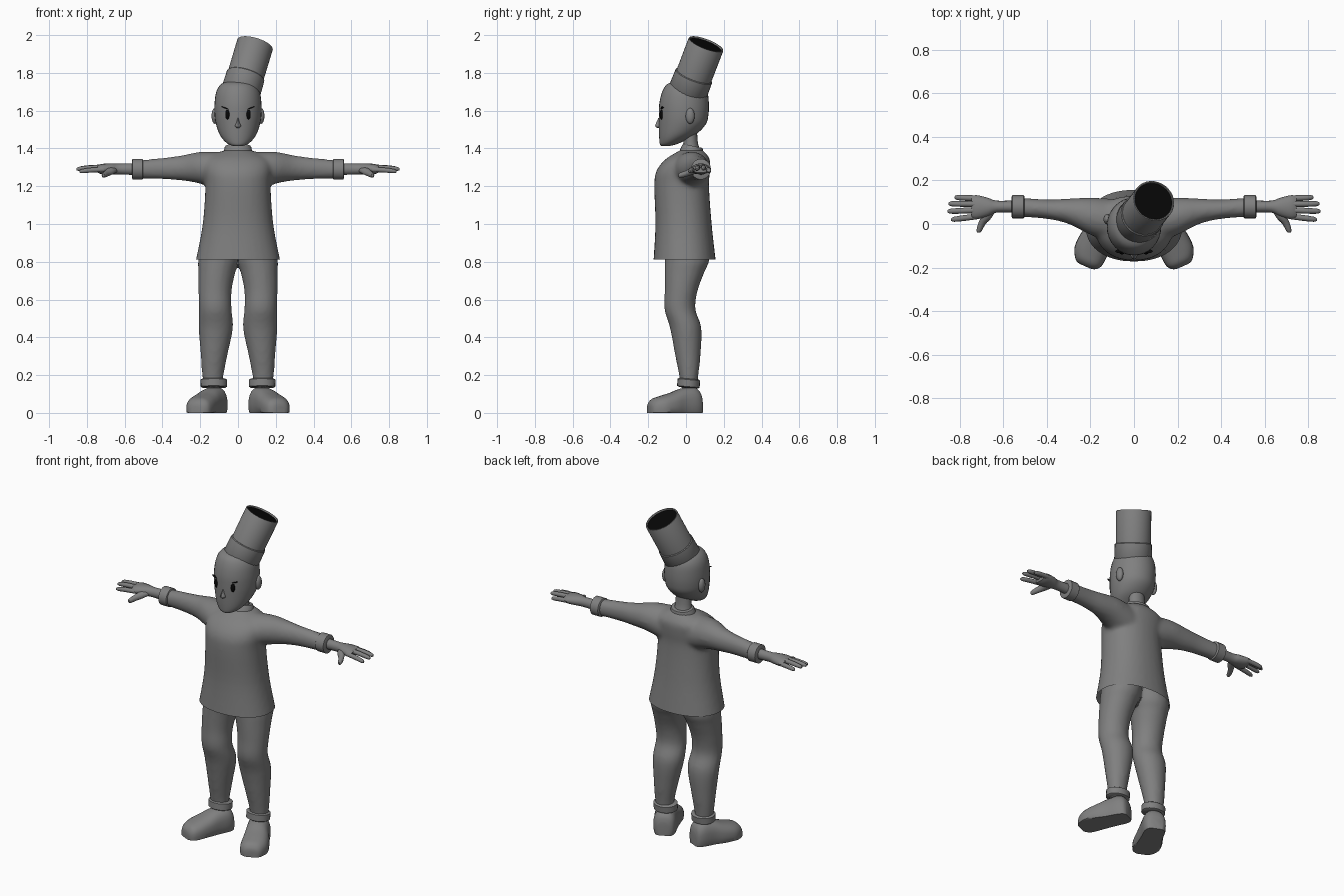
import bpy, bmesh, math
from mathutils import Vector, Matrix

if "Cube" in bpy.data.objects:
    bpy.data.objects.remove(bpy.data.objects["Cube"])

black = bpy.data.materials.new("black")
black.diffuse_color = (0.002, 0.002, 0.002, 1)
black.use_nodes = True
black.node_tree.nodes["Principled BSDF"].inputs["Base Color"].default_value = black.diffuse_color
grey = bpy.data.materials.new("dark_grey")
grey.diffuse_color = (0.215, 0.215, 0.215, 1)
grey.use_nodes = True
grey.node_tree.nodes["Principled BSDF"].inputs["Base Color"].default_value = grey.diffuse_color


def finish(ob, mirror=False, mat=grey, angle=40):
    if mirror:
        ob.modifiers.new("mirror", 'MIRROR')
    ob.data.materials.clear()
    ob.data.materials.append(mat)
    bpy.ops.object.select_all(action='DESELECT')
    bpy.context.view_layer.objects.active = ob
    ob.select_set(True)
    bpy.ops.object.shade_smooth_by_angle(angle=math.radians(angle))
    return ob


def add(name, bm):
    bmesh.ops.recalc_face_normals(bm, faces=bm.faces)
    me = bpy.data.meshes.new(name)
    bm.to_mesh(me)
    bm.free()
    ob = bpy.data.objects.new(name, me)
    bpy.context.collection.objects.link(ob)
    return ob


def spline(rows, steps):
    """Catmull-Rom interpolation of section rows."""
    out = []
    for i in range(len(rows) - 1):
        a, b, c, d = (rows[max(i - 1, 0)], rows[i], rows[i + 1], rows[min(i + 2, len(rows) - 1)])
        for s in range(steps):
            t = s / steps
            out.append([q + t * .5 * (r - p + t * (2 * p - 5 * q + 4 * r - w + t * (3 * (q - r) + w - p)))
                        for p, q, r, w in zip(a, b, c, d)])
    return out + [list(rows[-1])]


def loft(axis, rows, n=20, steps=4, power=2.0, zmin=None, matrix=None):
    """Skin rows of (position, min, max, min, max) running along an axis."""
    bm, rings = bmesh.new(), []
    others = [k for k in range(3) if k != axis]
    for pos, a0, a1, b0, b1 in spline(rows, steps):
        ring = []
        for k in range(n):
            t = 2 * math.pi * k / n
            c, s = math.cos(t), math.sin(t)
            co = Vector((0, 0, 0))
            co[axis] = pos
            co[others[0]] = (a0 + a1) / 2 + (a1 - a0) / 2 * math.copysign(abs(c) ** (2 / power), c)
            co[others[1]] = (b0 + b1) / 2 + (b1 - b0) / 2 * math.copysign(abs(s) ** (2 / power), s)
            if zmin is not None:
                co.z = max(co.z, zmin)
            ring.append(bm.verts.new(matrix @ co if matrix else co))
        rings.append(ring)
    for r, q in zip(rings, rings[1:]):
        for k in range(n):
            bm.faces.new((r[k], r[(k + 1) % n], q[(k + 1) % n], q[k]))
    bm.faces.new(rings[0])
    bm.faces.new(rings[-1])
    return bm


def sym(rows):
    return [(z, -w, w, y0, y1) for z, w, y0, y1 in rows]


def fuse(name, parts, cut, keep_above):
    """Blend overlapping parts into one skin, then trim open at a height."""
    bm = bmesh.new()
    for part, mirrored in parts:
        me = bpy.data.meshes.new("tmp")
        bmesh.ops.recalc_face_normals(part, faces=part.faces)
        part.to_mesh(me)
        bm.from_mesh(me)
        if mirrored:
            me.transform(Matrix.Scale(-1, 4, (1, 0, 0)))
            me.flip_normals()
            bm.from_mesh(me)
        part.free()
        bpy.data.meshes.remove(me)
    ob = add(name, bm)
    rm = ob.modifiers.new("remesh", 'REMESH')
    rm.mode, rm.voxel_size = 'VOXEL', 0.012
    sm = ob.modifiers.new("smooth", 'SMOOTH')
    sm.factor, sm.iterations = 0.5, 6
    ev = ob.evaluated_get(bpy.context.evaluated_depsgraph_get())
    me = bpy.data.meshes.new_from_object(ev)
    ob.modifiers.clear()
    bm = bmesh.new()
    bm.from_mesh(me)
    bmesh.ops.bisect_plane(bm, geom=bm.verts[:] + bm.edges[:] + bm.faces[:], plane_co=(0, 0, cut),
                           plane_no=(0, 0, 1), clear_inner=keep_above, clear_outer=not keep_above)
    bm.to_mesh(me)
    bm.free()
    ob.data = me
    return finish(ob)


def ball(name, loc, scale, mat=grey, tilt=0):
    bm = bmesh.new()
    m = Matrix.Translation(loc) @ Matrix.Rotation(tilt, 4, 'Y') @ Matrix.Diagonal((*scale, 1))
    bmesh.ops.create_uvsphere(bm, u_segments=16, v_segments=10, radius=1, matrix=m)
    return finish(add(name, bm), True, mat)


# Tunic: flared body blended with both sleeves
body = loft(2, sym([(.76, .235, -.177, .162), (.81, .223, -.172, .157), (1.0, .187, -.162, .136),
                    (1.2, .173, -.168, .122), (1.28, .18, -.157, .127), (1.34, .17, -.112, .127),
                    (1.38, .1, -.05, .1), (1.395, .05, -.02, .08)]), n=32, power=2.2)
sleeve = loft(0, [(.08, -.09, .115, 1.17, 1.38), (.2, -.05, .121, 1.213, 1.382), (.3, .0, .117, 1.23, 1.363),
                  (.4, .023, .113, 1.237, 1.35), (.53, .033, .122, 1.24, 1.337)])
fuse("tunic", [(body, False), (sleeve, True)], .812, True)

# Trousers: two legs blended at the hips
leg = loft(2, [(.13, .085, .18, -.03, .06), (.2, .076, .19, -.037, .066), (.3, .057, .197, -.057, .077),
               (.45, .026, .209, -.085, .082), (.55, .034, .207, -.115, .05), (.65, .033, .21, -.113, .063),
               (.75, .012, .211, -.113, .1), (.82, -.01, .21, -.113, .126), (.98, -.02, .18, -.11, .12)])
fuse("trousers", [(leg, True)], .95, False)

# Rolled cuffs at wrists and ankles
finish(add("wrist_cuff", loft(0, [(.502, .032, .127, 1.242, 1.338), (.506, .026, .132, 1.235, 1.345),
                                  (.558, .026, .132, 1.235, 1.345), (.562, .035, .124, 1.245, 1.335)],
                              steps=1)), True)
lean = Matrix.Translation((.128, .014, .158)) @ Matrix.Rotation(math.radians(-5), 4, 'X')
finish(add("ankle_cuff", loft(2, [(-.024, -.063, .063, -.052, .052), (-.019, -.07, .07, -.06, .06),
                                  (.018, -.071, .071, -.06, .06), (.023, -.062, .062, -.052, .052)],
                              steps=1, matrix=lean)), True)

# Shoes: turned outwards, blunt toe, flat sole
turn = Matrix.Translation((.122, .03, 0)) @ Matrix.Rotation(math.radians(24), 4, 'Z')
finish(add("shoe", loft(1, [(.05, -.035, .035, -.03, .08), (.038, -.055, .052, -.035, .115),
                            (.005, -.066, .064, -.045, .138), (-.06, -.066, .07, -.045, .13),
                            (-.12, -.069, .082, -.04, .108), (-.18, -.071, .083, -.04, .09),
                            (-.22, -.064, .066, -.035, .076), (-.24, -.045, .048, -.025, .055),
                            (-.246, -.025, .03, -.02, .035)], n=24, power=2.5, zmin=0, matrix=turn)), True)

# Hands: palm, four arched fingers, thumb
finish(add("palm", loft(0, [(.55, .052, .108, 1.26, 1.322), (.63, .052, .107, 1.262, 1.319),
                            (.67, .035, .12, 1.262, 1.321), (.72, .022, .132, 1.264, 1.318),
                            (.745, .028, .128, 1.272, 1.31)], n=16)), True)
for i, (ya, yb, za, tip) in enumerate([(.117, .122, 1.289, .822), (.091, .093, 1.302, .85),
                                       (.064, .058, 1.3, .855), (.036, .02, 1.288, .838)]):
    rows = []
    for t, r in ((0, .013), (.5, .0135), (.9, .0115), (1, .005)):
        y, z = ya + (yb - ya) * t, za - .01 * t * t
        rows.append((.71 + (tip - .71) * t, y - r, y + r, z - r, z + r))
    finish(add(f"finger_{i + 1}", loft(0, rows, n=10, steps=2)), True)
finish(add("thumb", loft(1, [(.07, .63, .69, 1.27, 1.305), (.03, .652, .702, 1.26, 1.297),
                             (.0, .68, .715, 1.25, 1.283), (-.03, .697, .722, 1.245, 1.272),
                             (-.04, .705, .717, 1.25, 1.265)], n=12)), True)

# Neck and collar
finish(add("neck", loft(2, sym([(1.36, .065, -.03, .09), (1.42, .05, -.015, .065), (1.5, .046, -.012, .058)]))))
slope = Matrix.Translation((0, .03, 1.386)) @ Matrix.Rotation(math.radians(-12), 4, 'X')
finish(add("collar", loft(2, sym([(-.03, .08, -.067, .067), (.022, .07, -.056, .056), (.028, .066, -.052, .052)]),
                          n=24, steps=1, matrix=slope)))

# Head, nose, ears, eyes, brows
finish(add("head", loft(2, sym([(1.413, .024, -.13, -.09), (1.422, .05, -.138, -.05), (1.445, .077, -.141, .0),
                                (1.48, .1, -.143, .06), (1.53, .117, -.144, .106), (1.58, .124, -.144, .119),
                                (1.64, .124, -.141, .121), (1.7, .115, -.126, .113), (1.74, .09, -.1, .088),
                                (1.76, .045, -.05, .05)]), n=32)))
finish(add("nose", loft(2, sym([(1.508, .006, -.15, -.12), (1.518, .016, -.163, -.12), (1.54, .008, -.156, -.12),
                                (1.56, .004, -.147, -.12)]), n=12)))
ball("ear", (.122, .022, 1.572), (.018, .024, .042))
ball("eye", (.055, -.128, 1.579), (.0125, .012, .026), black)
ball("brow", (.064, -.125, 1.613), (.024, .009, .0025), black, math.radians(-20))

# Tall tilted hat with lower band and dark top opening
tilt = Vector((.27, .345, .9)).to_track_quat('Z', 'Y').to_matrix().to_4x4()
hat = Matrix.Translation((.017, .012, 1.706)) @ tilt


def lathe(name, profile, mat=grey):
    return finish(add(name, loft(2, [(z, -r, r, -r, r) for r, z in profile], n=32, steps=1, matrix=hat)), mat=mat)


lathe("hat_tube", [(.097, .02), (.098, .27), (.096, .274), (.091, .274), (.089, .27), (.089, .262)])
lathe("hat_band", [(.102, -.012), (.105, -.008), (.103, .086), (.099, .09)])
lathe("hat_opening", [(.0888, .262), (.0888, .266)], black)
